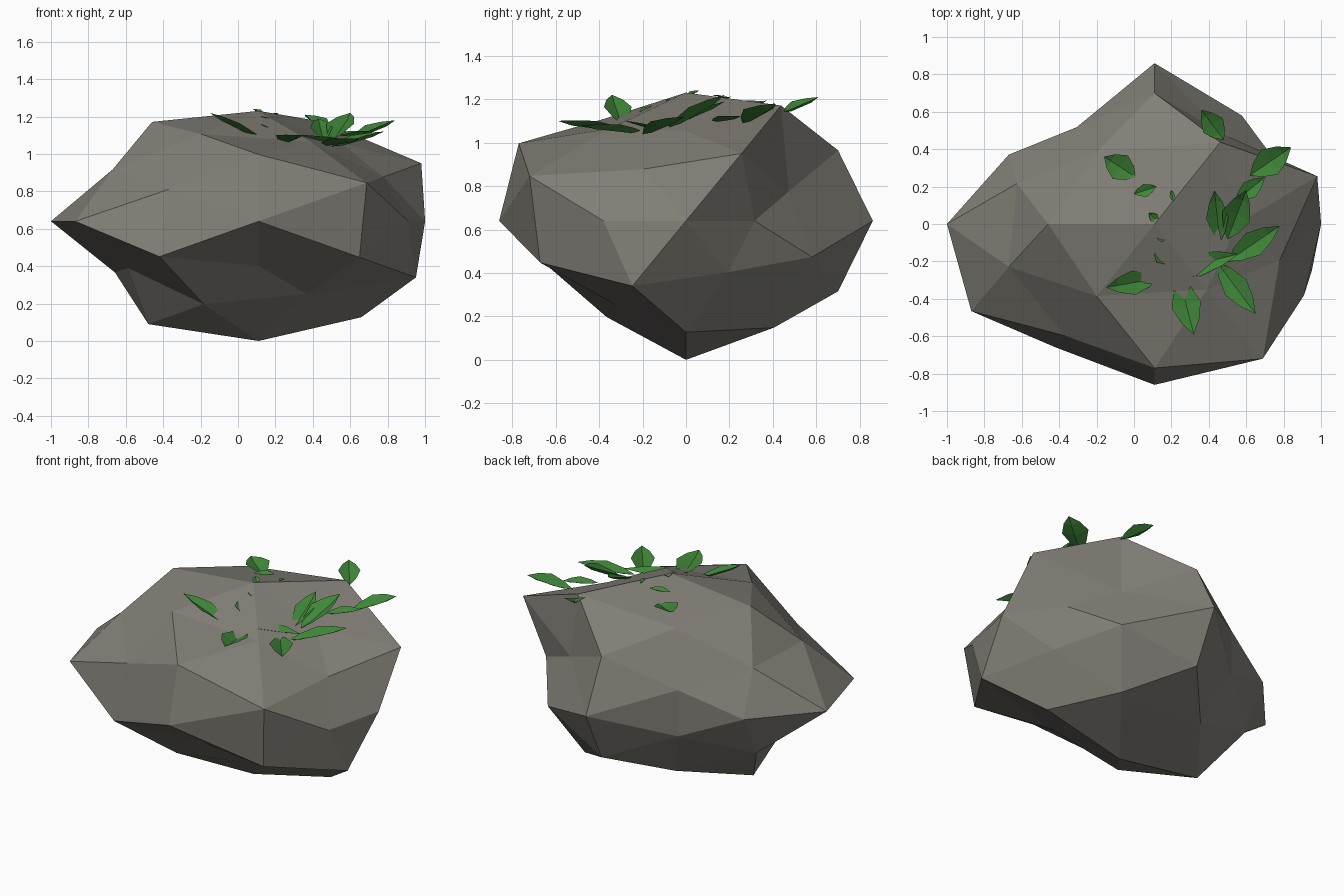
import bpy, bmesh
from mathutils import Vector

if "Cube" in bpy.data.objects:
    bpy.data.objects.remove(bpy.data.objects["Cube"])


def material(name, rgb):
    m = bpy.data.materials.new(name)
    m.diffuse_color = (*rgb, 1)
    m.use_nodes = True
    m.node_tree.nodes["Principled BSDF"].inputs["Base Color"].default_value = m.diffuse_color
    return m


def add_object(name, bm, mat):
    me = bpy.data.meshes.new(name)
    bm.to_mesh(me)
    bm.free()
    me.materials.append(mat)
    ob = bpy.data.objects.new(name, me)
    bpy.context.collection.objects.link(ob)
    return ob


stone = material("stone", (0.22, 0.21, 0.18))
green = material("leaf_green", (0.05, 0.24, 0.04))

# Boulder: 42-point icosphere, each direction pushed to its own radius, then squashed
FAMILIES = [  # direction, radii in sign order (+ before -, x then y then z)
    ((1, 0, 0), (.685, .854)),
    ((0, 1, 0), (.86, .86)),
    ((0, 0, 1), (.787, .853)),
    ((0, .851, .526), (.823, .823, .905, .607)),
    ((.526, 0, .851), (.65, .804, .833, .862)),
    ((.851, .526, 0), (.60, .723, .705, .886)),
    ((.309, .5, .809), (.875, .81, .70, .64, .77, .75, .77, .73)),
    ((.809, .309, .5), (.827, .63, .635, .80, .70, .73, .741, .665)),
    ((.5, .809, .309), (.585, .717, .89, .83, .64, .64, .738, .815)),
]
CENTRE, SCALE = Vector((.11, 0, .64)), Vector((1.3, 1, .75))


def signs(v):
    return (1, -1) if v else (1,)


bm = bmesh.new()
radius = {}
for (a, b, c), radii in FAMILIES:
    dirs = [Vector((a * i, b * j, c * k)).normalized()
            for i in signs(a) for j in signs(b) for k in signs(c)]
    for d, r in zip(dirs, radii):
        radius[bm.verts.new(d)] = r
bmesh.ops.convex_hull(bm, input=bm.verts[:])
for v, r in radius.items():
    v.co = CENTRE + v.co * r * SCALE
bmesh.ops.recalc_face_normals(bm, faces=bm.faces[:])
add_object("boulder", bm, stone)

# Leaves: base point, tip point, width
LEAVES = [
    ((.24, -.28, 1.06), (.32, -.59, 1.10), .16),
    ((.44, -.20, 1.05), (.65, -.48, 1.08), .14),
    ((.12, -.27, 1.09), (.56, -.16, 1.08), .13),
    ((.50, -.20, 1.04), (.78, -.01, 1.12), .14),
    ((.13, -.29, 1.08), (-.15, -.34, 1.22), .13),
    ((.46, -.10, 1.07), (.43, .18, 1.19), .12),
    ((.50, -.08, 1.07), (.60, .18, 1.22), .16),
    ((.54, .12, 1.10), (.70, .25, 1.12), .10),
    ((.62, .26, 1.09), (.84, .41, 1.18), .16),
    ((.48, .45, 1.14), (.36, .61, 1.21), .13),
    ((.01, .25, 1.16), (-.16, .36, 1.19), .15),
    ((.00, .16, 1.20), (.12, .20, 1.21), .07),
    ((.20, .18, 1.21), (.21, .12, 1.22), .03),
    ((.13, .01, 1.22), (.08, .06, 1.24), .05),
    ((.19, -.07, 1.18), (.11, -.06, 1.20), .06),
    ((.19, -.21, 1.13), (.11, -.13, 1.17), .09),
]
OUTLINE = [(.2, .28), (.5, .5), (.78, .3)]  # along leaf, half width

bm = bmesh.new()
for base, tip, width in LEAVES:
    base, tip = Vector(base), Vector(tip)
    along = tip - base
    side = along.cross(Vector((0, 0, 1))).normalized() * width
    up = side.cross(along).normalized()
    ends = bm.verts.new(base), bm.verts.new(tip)
    ribs = [bm.verts.new(base + along * t - up * width * .08) for t, _ in OUTLINE]
    for s in (1, -1):
        rim = [bm.verts.new(base + along * t + side * w * s + up * width * w * .25)
               for t, w in OUTLINE]
        faces = [(ends[0], ribs[0], rim[0]), (ribs[2], ends[1], rim[2])]
        faces += [(ribs[i], ribs[i + 1], rim[i + 1], rim[i]) for i in (0, 1)]
        for f in faces:
            bm.faces.new(f if s < 0 else f[::-1])
for f in bm.faces:
    f.normal_update()
    if f.normal.z < 0:
        f.normal_flip()
add_object("leaf_cluster", bm, green)
